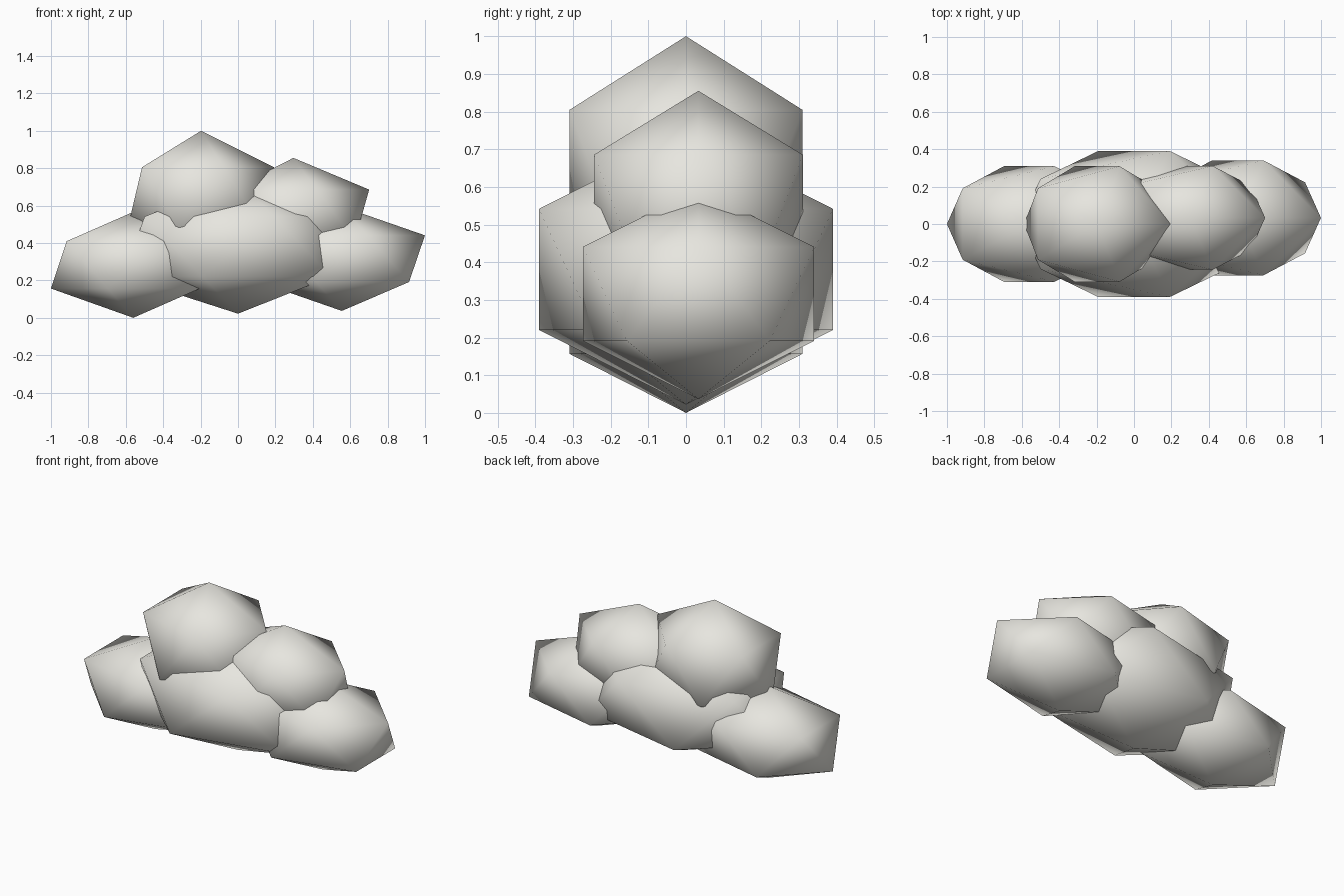
import bpy

if "Cube" in bpy.data.objects:
    bpy.data.objects.remove(bpy.data.objects["Cube"])

# Soft warm white shared by every puff
cloud_white = bpy.data.materials.new("cloud_white")
cloud_white.diffuse_color = (0.8, 0.79, 0.74, 1.0)
cloud_white.use_nodes = True
cloud_white.node_tree.nodes["Principled BSDF"].inputs["Base Color"].default_value = cloud_white.diffuse_color


def puff(name, centre, radii):
    """One smooth-shaded, stretched icosahedron."""
    bpy.ops.mesh.primitive_ico_sphere_add(subdivisions=1, radius=1, location=centre)
    ob = bpy.context.object
    ob.name = name
    ob.scale = radii
    bpy.ops.object.transform_apply(location=False, rotation=False, scale=True)
    bpy.ops.object.shade_smooth()
    ob.data.materials.append(cloud_white)
    return ob


# Lower row of the cloud
puff("left_puff", (-0.56, 0.0, 0.283), (0.492, 0.363, 0.283))
puff("middle_puff", (0.0, 0.0, 0.381), (0.69, 0.459, 0.359))
puff("right_puff", (0.555, 0.033, 0.316), (0.497, 0.361, 0.279))

# Upper row of the cloud
puff("top_puff", (-0.197, 0.0, 0.647), (0.437, 0.363, 0.353))
puff("upper_right_puff", (0.296, 0.033, 0.548), (0.453, 0.326, 0.307))
